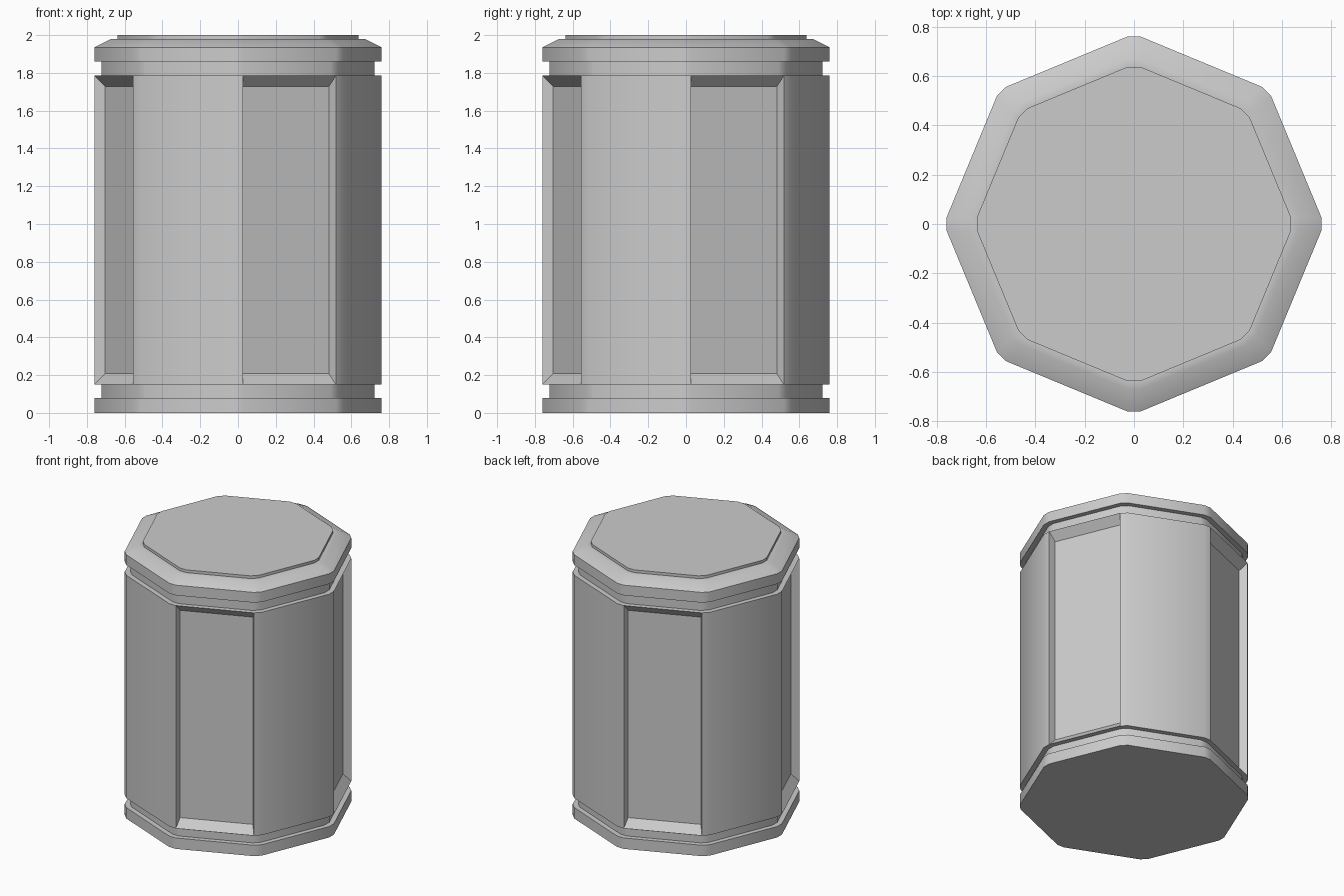
import bpy, bmesh
from math import cos, sin, radians
from mathutils import Vector

if "Cube" in bpy.data.objects:
    bpy.data.objects.remove(bpy.data.objects["Cube"])

W = 0.027  # half width of each cut corner


def ring(bm, r, z):
    """Octagon with cut corners, r = distance to the corner flats."""
    verts = []
    for k in range(8):
        a = radians(45 * k)
        for s in (-W, W):
            verts.append(bm.verts.new((r * cos(a) - s * sin(a), r * sin(a) + s * cos(a), z)))
    return verts


# Profile from base to lid: (radius, height)
profile = [(0.76, 0), (0.76, 0.08), (0.722, 0.08), (0.722, 0.15), (0.76, 0.15),
           (0.76, 1.785), (0.722, 1.785), (0.722, 1.86), (0.76, 1.86), (0.76, 1.935),
           (0.67, 1.98), (0.637, 1.98), (0.637, 2.0)]

bm = bmesh.new()
rings = [ring(bm, r, z) for r, z in profile]
panels = []
for i, (lo, hi) in enumerate(zip(rings, rings[1:])):
    for j in range(16):
        n = (j + 1) % 16
        f = bm.faces.new((lo[j], lo[n], hi[n], hi[j]))
        # Every other wide side of the body is a recessed panel
        if i == 4 and j % 4 == 1:
            panels.append(f)
bm.faces.new(reversed(rings[0]))
bm.faces.new(rings[-1])
bm.normal_update()

# Sunken panels with sloped borders
for f in bmesh.ops.extrude_discrete_faces(bm, faces=panels)["faces"]:
    f.normal_update()
    c, n = f.calc_center_median(), f.normal.copy()
    for v in f.verts:
        v.co = c + (v.co - c) * 0.93 - n * 0.053
bm.normal_update()

mesh = bpy.data.meshes.new("octagonal_canister")
bm.to_mesh(mesh)
bm.free()
canister = bpy.data.objects.new("octagonal_canister", mesh)
bpy.context.collection.objects.link(canister)
bpy.context.view_layer.objects.active = canister
canister.select_set(True)
bpy.ops.object.shade_smooth_by_angle(angle=radians(30))
